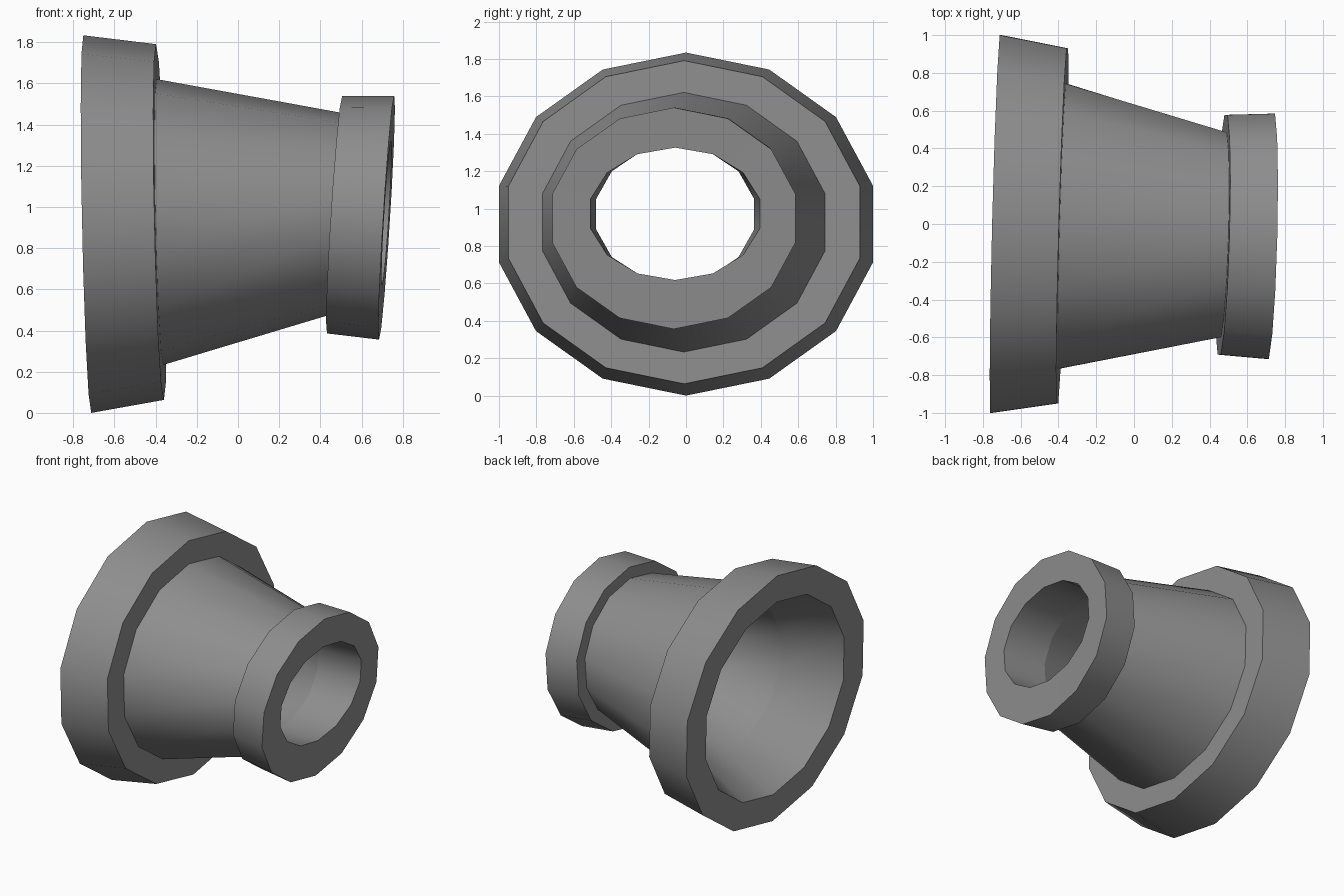
import bpy, bmesh
from math import sin, cos, tau

if "Cube" in bpy.data.objects:
    bpy.data.objects.remove(bpy.data.objects["Cube"])

SIDES = 14
INNER_CREASES = (7, 8)  # rings where the inside walls meet

# Closed wall profile as slightly tilted elliptical rings:
# (centre x, centre y, centre z, radius y, radius z, tilt by y, tilt by z)
RINGS = [
    (-0.732, 0.000, 0.917, 1.026, 0.917, 0.025, -0.021),   # wide flange, back rim
    (-0.379, -0.010, 0.927, 0.964, 0.864, 0.028, -0.022),  # wide flange, front rim
    (-0.379, -0.012, 0.927, 0.774, 0.694, 0.028, -0.022),  # cone start
    (0.469, -0.057, 0.966, 0.556, 0.492, 0.028, 0.064),    # cone end
    (0.469, -0.057, 0.963, 0.651, 0.577, 0.028, 0.064),    # small collar, back rim
    (0.722, -0.065, 0.948, 0.666, 0.592, 0.025, 0.062),    # small collar, front rim
    (0.722, -0.058, 0.972, 0.464, 0.354, 0.025, 0.062),    # bore mouth
    (0.390, -0.058, 0.970, 0.433, 0.368, 0.027, 0.060),    # bore inner end
    (-0.330, -0.020, 0.932, 0.615, 0.550, 0.028, -0.022),  # inner cone start
    (-0.732, 0.000, 0.917, 0.800, 0.720, 0.025, -0.021),   # wide mouth
]


def add_ring(bm, x, y, z, ry, rz, ty, tz):
    verts = []
    for i in range(SIDES):
        dy, dz = ry * sin(tau * i / SIDES), rz * cos(tau * i / SIDES)
        verts.append(bm.verts.new((x + ty * dy + tz * dz, y + dy, z + dz)))
    return verts


# Bridge the rings into one hollow shell
bm = bmesh.new()
loops = [add_ring(bm, *r) for r in RINGS]
for a, b in zip(loops, loops[1:] + loops[:1]):
    for i in range(SIDES):
        j = (i + 1) % SIDES
        bm.faces.new((a[i], a[j], b[j], b[i])).smooth = True
bmesh.ops.recalc_face_normals(bm, faces=bm.faces[:])

# Crisp rims, smooth round walls
creases = []
for k, loop in enumerate(loops):
    for i in range(SIDES):
        edge = bm.edges.get((loop[i], loop[(i + 1) % SIDES]))
        edge.smooth = False
        if k in INNER_CREASES:
            creases.append(edge)
bmesh.ops.split_edges(bm, edges=creases)

mesh = bpy.data.meshes.new("pipe_reducer")
bm.to_mesh(mesh)
bm.free()

# Dark grey metal
metal = bpy.data.materials.new("dark_metal")
metal.diffuse_color = (0.27, 0.27, 0.27, 1)
metal.use_nodes = True
metal.node_tree.nodes["Principled BSDF"].inputs["Base Color"].default_value = metal.diffuse_color
mesh.materials.append(metal)
bpy.context.collection.objects.link(bpy.data.objects.new("pipe_reducer", mesh))
